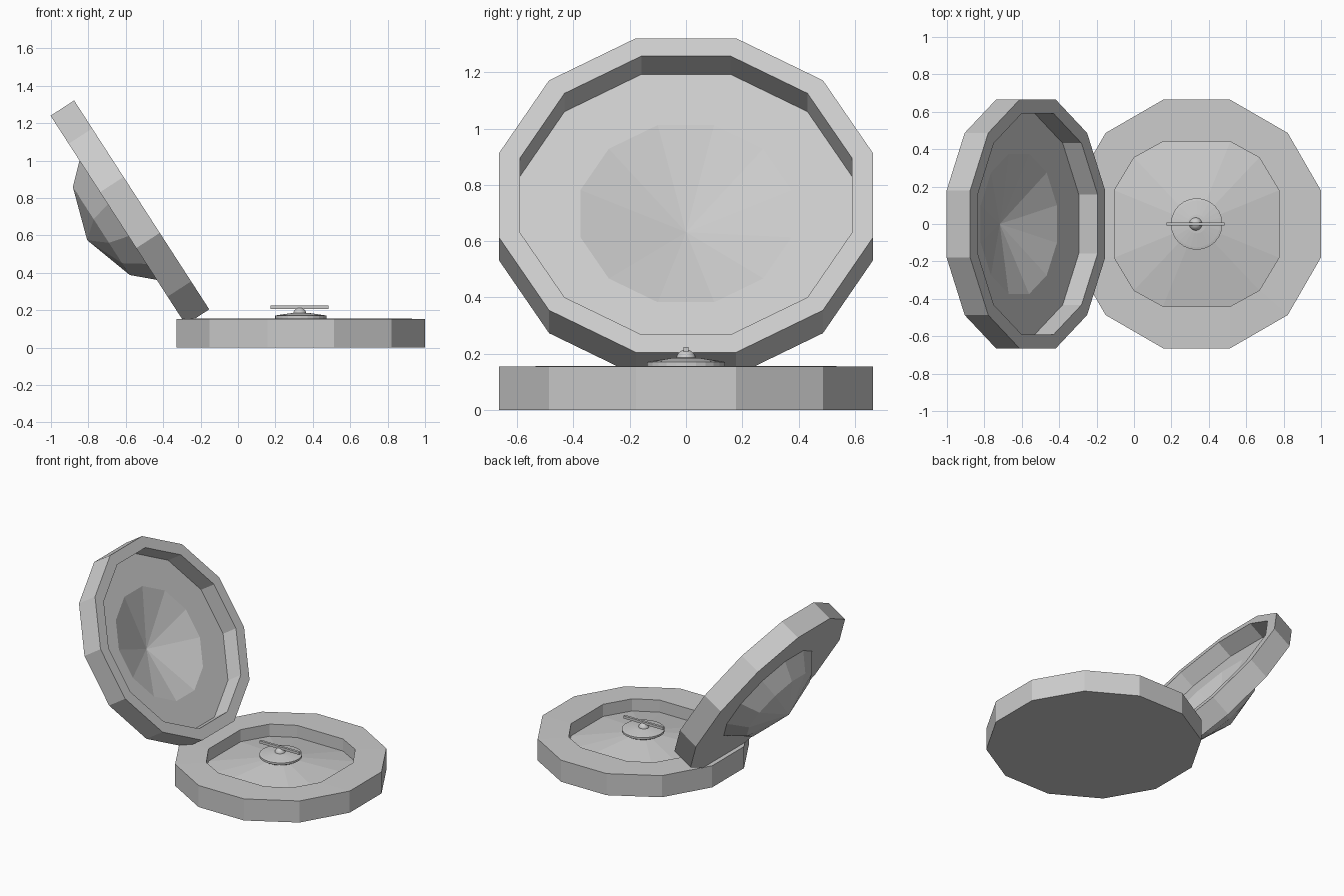
import bpy, bmesh, math

if "Cube" in bpy.data.objects:
    bpy.data.objects.remove(bpy.data.objects["Cube"])

BX = 0.335   # centre of the base in x


def quarter_ring(quarter):
    """12 points from 3 points of the first quadrant, mirrored twice."""
    half = quarter + [(-x, y) for x, y in reversed(quarter)]
    return half + [(-x, -y) for x, y in half]


def twelve(apothem):
    r = apothem / math.cos(math.pi / 12)
    return quarter_ring([(r * math.cos(math.radians(a)), r * math.sin(math.radians(a)))
                         for a in (15, 45, 75)])


def circle(r, n=24):
    return [(r * math.cos(2 * math.pi * i / n), r * math.sin(2 * math.pi * i / n))
            for i in range(n)]


def loft(name, sections, location, start=None, end=None):
    """Skin (ring, z) sections; ends close to an apex height or a flat cap."""
    bm = bmesh.new()
    rings = [[bm.verts.new((x, y, z)) for x, y in ring] for ring, z in sections]
    n = len(rings[0])
    for a, b in zip(rings, rings[1:]):
        for i in range(n):
            j = (i + 1) % n
            bm.faces.new((a[i], a[j], b[j], b[i]))
    for ring, apex in ((rings[0], start), (rings[-1], end)):
        if apex is None:
            bm.faces.new(ring)
        else:
            tip = bm.verts.new((0, 0, apex))
            for i in range(n):
                bm.faces.new((ring[i], ring[(i + 1) % n], tip))
    bmesh.ops.recalc_face_normals(bm, faces=bm.faces)
    mesh = bpy.data.meshes.new(name)
    bm.to_mesh(mesh)
    bm.free()
    obj = bpy.data.objects.new(name, mesh)
    bpy.context.collection.objects.link(obj)
    obj.location = location
    return obj


# Base: low drum with a recess whose floor rises to the pivot
well = quarter_ring([(0.44, 0.18), (0.335, 0.355), (0.18, 0.44)])
loft("base", [(twelve(0.665), 0), (twelve(0.665), 0.153), (well, 0.156), (well, 0.07)],
     (BX, 0, 0), end=0.157)

# Lid: shallow tray with a dome pushed out of its back, hinged open
lid = loft("lid", [(twelve(0.375), -0.12), (twelve(0.59), -0.12), (twelve(0.59), 0),
                   (twelve(0.665), 0), (twelve(0.665), -0.15), (twelve(0.38), -0.15),
                   (twelve(0.28), -0.257)],
           (-0.515, 0, 0.7625), start=-0.241, end=-0.347)
lid.rotation_euler = (0, math.radians(57.1), 0)

# Pivot disc with a shallow cone top
loft("pivot_disc", [(circle(0.125), 0.148), (circle(0.138), 0.156), (circle(0.138), 0.17),
                    (circle(0.125), 0.173), (circle(0.05), 0.184)],
     (BX, 0, 0), end=0.187)

# Ball carrying the needle
bpy.ops.mesh.primitive_uv_sphere_add(segments=16, ring_count=8, radius=0.036,
                                     location=(BX - 0.005, 0, 0.178))
ball = bpy.context.object
ball.name = "pivot_ball"
bpy.ops.object.shade_smooth_by_angle()

# Needle
bpy.ops.mesh.primitive_cube_add(size=1, location=(0.33, 0, 0.215))
needle = bpy.context.object
needle.name = "needle"
needle.scale = (0.31, 0.017, 0.018)
